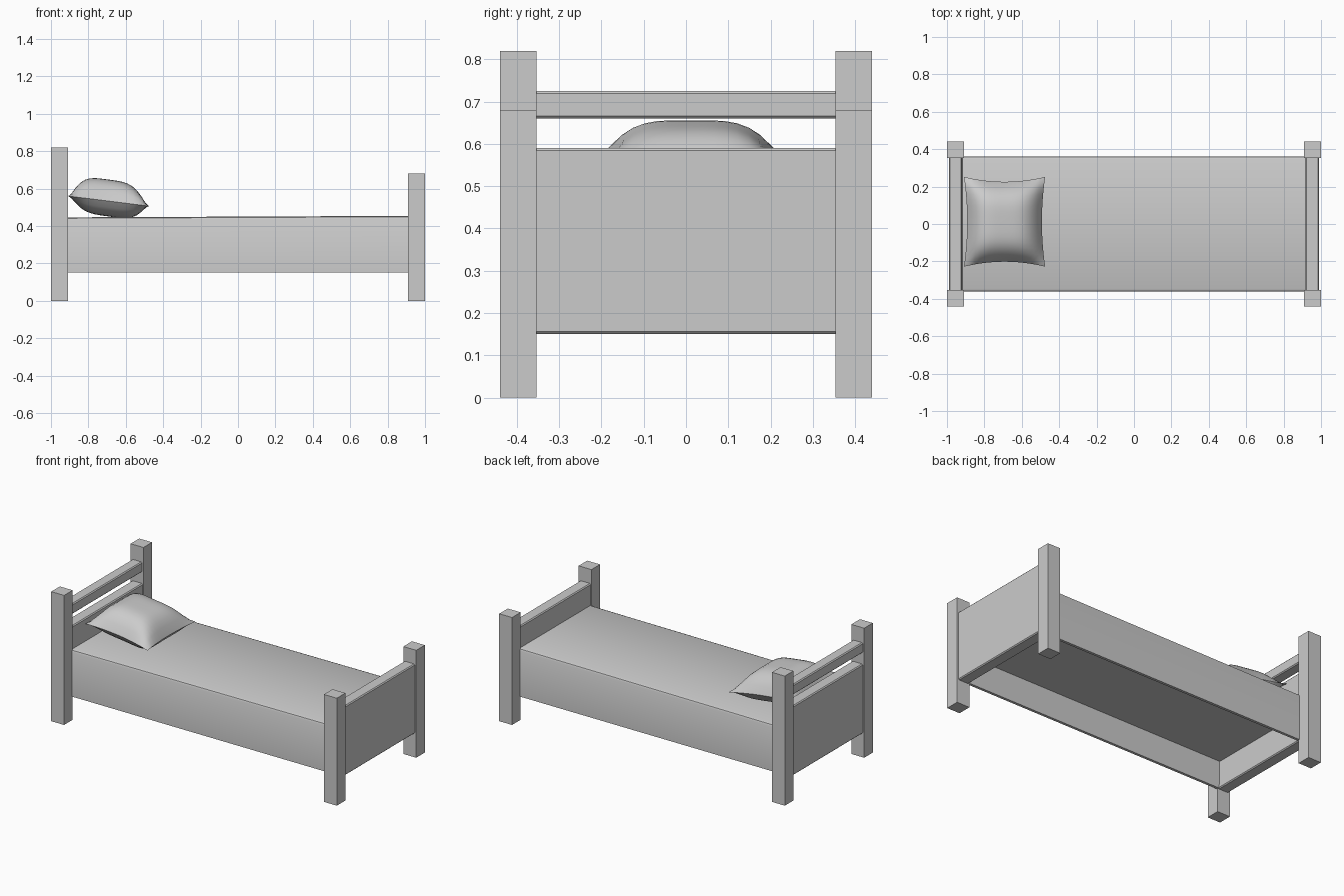
import bpy, bmesh
from mathutils import Vector

if "Cube" in bpy.data.objects:
    bpy.data.objects.remove(bpy.data.objects["Cube"], do_unlink=True)

grey = bpy.data.materials.new("plain grey")
grey.use_nodes = True
colour = (0.6, 0.6, 0.6, 1)
grey.diffuse_color = colour
grey.node_tree.nodes["Principled BSDF"].inputs["Base Color"].default_value = colour


def finish(name, bm, smooth=None):
    bmesh.ops.recalc_face_normals(bm, faces=bm.faces)
    mesh = bpy.data.meshes.new(name)
    bm.to_mesh(mesh)
    bm.free()
    mesh.materials.append(grey)
    obj = bpy.data.objects.new(name, mesh)
    bpy.context.collection.objects.link(obj)
    if smooth:
        bpy.ops.object.select_all(action="DESELECT")
        obj.select_set(True)
        bpy.context.view_layer.objects.active = obj
        bpy.ops.object.shade_smooth_by_angle(angle=smooth)
    return obj


def box(name, low, high, bevel=0):
    low, high = Vector(low), Vector(high)
    bm = bmesh.new()
    bmesh.ops.create_cube(bm, size=1)
    for v in bm.verts:
        v.co = (low + high) / 2 + v.co * (high - low)
    if bevel:
        # round only the long edges that run between the posts
        edges = [e for e in bm.edges if abs(e.verts[0].co.y - e.verts[1].co.y) > 0.1]
        bmesh.ops.bevel(bm, geom=edges, offset=bevel, segments=1, affect="EDGES")
    return finish(name, bm)


# Square posts, taller at the head
for end, x, height in (("head", -0.955, 0.82), ("foot", 0.955, 0.68)):
    for side, y in (("right", -0.397), ("left", 0.397)):
        box(f"{end}_post_{side}", (x - 0.045, y - 0.043, 0), (x + 0.045, y + 0.043, height))

# End panels and the head rail
box("head_panel", (-0.99, -0.356, 0.15), (-0.915, 0.356, 0.59), 0.006)
box("foot_panel", (0.915, -0.356, 0.15), (0.99, 0.356, 0.59), 0.006)
box("head_rail", (-0.99, -0.356, 0.66), (-0.92, 0.356, 0.725), 0.006)

# Mattress with a cover hanging down both sides, open underneath
half = [(0.34, 0.32), (0.345, 0.15), (0.362, 0.15), (0.362, 0.43), (0.357, 0.441), (0.345, 0.446)]
profile = half + [(-y, z) for y, z in reversed(half)]
bm = bmesh.new()
ring = [bm.verts.new((-0.914, y, z)) for y, z in profile]
face = bm.faces.new(ring)
moved = bmesh.ops.extrude_face_region(bm, geom=[face], use_keep_orig=True)["geom"]
for v in moved:
    if isinstance(v, bmesh.types.BMVert):
        v.co.x = 0.914
        v.co.z += 0.008 if v.co.z > 0.4 else 0
finish("mattress", bm, 0.6)

# Pillow: two bulging sheets joined at a seam, with pinched sides
N = 16
bm = bmesh.new()


def pillow_sheet(bulge):
    grid = []
    for i in range(N + 1):
        row = []
        for j in range(N + 1):
            u, v = 2 * i / N - 1, 2 * j / N - 1
            x = -0.692 + 0.217 * u * (0.92 + 0.08 * v ** 2)
            y = 0.012 + 0.24 * v * (0.89 + 0.11 * u ** 2)
            z = 0.533 - 0.027 * u + bulge * (1 - u ** 4) * (1 - v ** 4)
            row.append(bm.verts.new((x, y, z)))
        grid.append(row)
    for i in range(N):
        for j in range(N):
            bm.faces.new((grid[i][j], grid[i + 1][j], grid[i + 1][j + 1], grid[i][j + 1]))


pillow_sheet(0.115)
pillow_sheet(-0.082)
bmesh.ops.remove_doubles(bm, verts=bm.verts, dist=0.0005)
finish("pillow", bm, 0.9)
